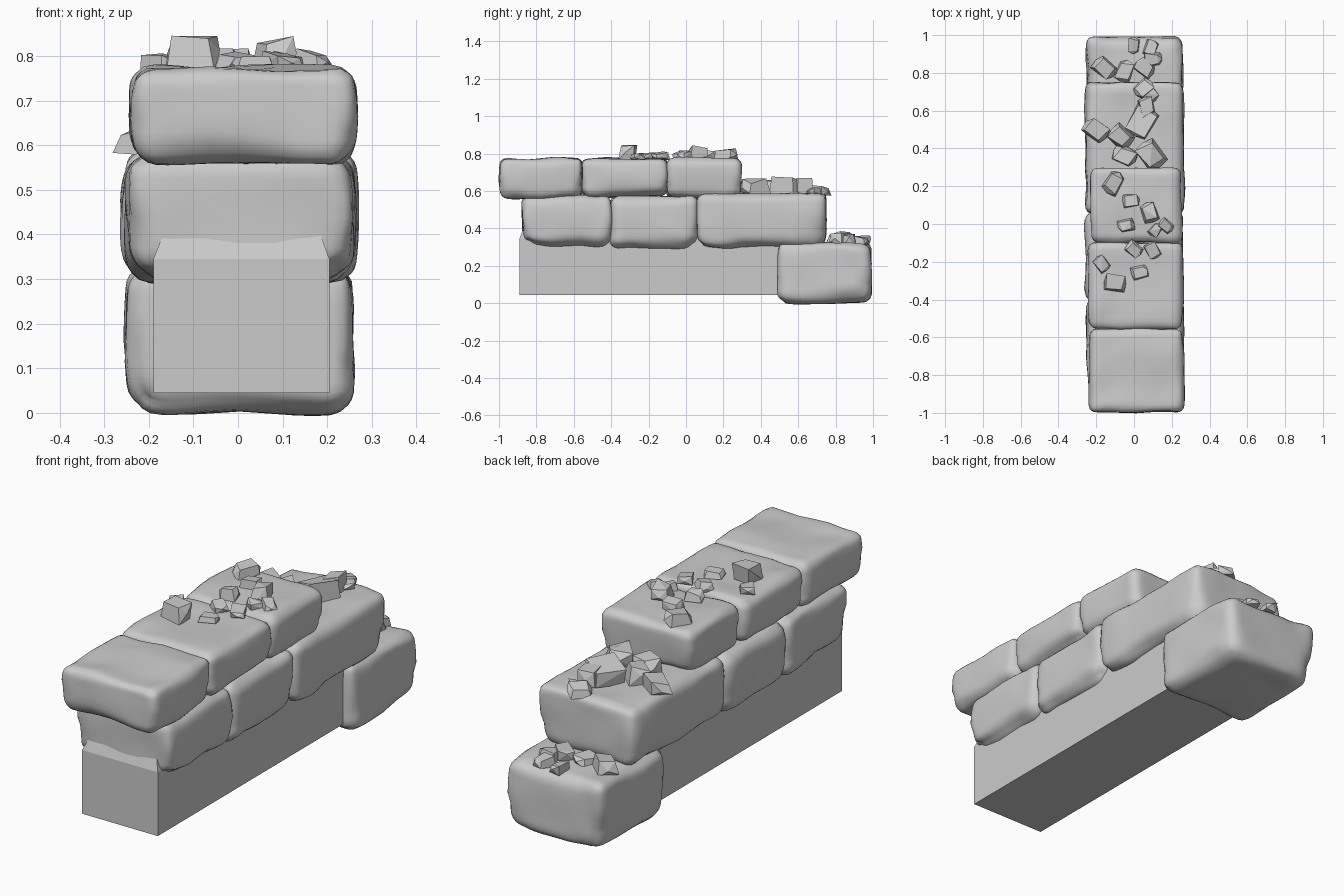
import bpy, bmesh, random
from mathutils import Vector, noise, Matrix

if "Cube" in bpy.data.objects:
    bpy.data.objects.remove(bpy.data.objects["Cube"])

random.seed(4)


def finish(bm, name, smooth):
    bmesh.ops.recalc_face_normals(bm, faces=bm.faces)
    me = bpy.data.meshes.new(name)
    bm.to_mesh(me)
    bm.free()
    for p in me.polygons:
        p.use_smooth = smooth
    ob = bpy.data.objects.new(name, me)
    bpy.context.collection.objects.link(ob)
    return ob


def stone_block(name, x, y, z, seed, radius=0.05):
    """Worn stone: box with uneven rounded edges, bulging sides and shallow dents."""
    lo, hi = Vector((x[0], y[0], z[0])), Vector((x[1], y[1], z[1]))
    c, h = (lo + hi) / 2, (hi - lo) / 2
    off = Vector((seed * 7.3, seed * 3.1, seed * 5.7))
    bm = bmesh.new()
    bmesh.ops.create_cube(bm, size=2)
    bmesh.ops.subdivide_edges(bm, edges=bm.edges[:], cuts=13, use_grid_fill=True)
    for v in bm.verts:
        # pack vertices toward the edges
        t = Vector([(1 if a > 0 else -1) * min(1, abs(a)) ** 0.6 for a in v.co])
        p = Vector([t[i] * h[i] for i in range(3)])
        r = radius * (1 + 0.7 * noise.noise(p * 5 + off))
        r *= 1.35 if t.z < 0 else 0.9
        inner = Vector([max(-(h[i] - r), min(h[i] - r, p[i])) for i in range(3)])
        d = (p - inner).normalized()
        p = inner + d * r
        p += d * (0.013 * noise.noise(p * 6 + off * 2) - 0.003)
        p.x *= 1 - 0.05 * t.z ** 2
        p.y *= 1 - 0.02 * t.z ** 2
        v.co = p + c
    return finish(bm, name, True)


# courses of stone blocks, from the bottom up
blocks = [
    ("bottom_block", (-0.255, 0.265), (0.485, 0.995), (0.0, 0.325), 0.055),
    ("middle_block_1", (-0.255, 0.265), (-0.88, -0.395), (0.295, 0.58), 0.05),
    ("middle_block_2", (-0.26, 0.265), (-0.41, 0.065), (0.29, 0.575), 0.05),
    ("middle_block_3", (-0.26, 0.27), (0.05, 0.755), (0.295, 0.59), 0.05),
    ("top_block_1", (-0.24, 0.265), (-1.0, -0.55), (0.555, 0.775), 0.04),
    ("top_block_2", (-0.245, 0.26), (-0.565, -0.095), (0.565, 0.775), 0.04),
    ("top_block_3", (-0.235, 0.255), (-0.105, 0.30), (0.555, 0.775), 0.04),
]
for i, (name, x, y, z, r) in enumerate(blocks):
    stone_block(name, x, y, z, i + 1, r)

# plain inner core with a sloped top, showing under the blocks
bm = bmesh.new()
rings = [(-0.19, 0.205, -0.89, 0.72, 0.045), (-0.19, 0.205, -0.89, 0.72, 0.345),
         (-0.145, 0.165, -0.85, 0.68, 0.455)]
loops = [[bm.verts.new(co) for co in ((a, c, z), (b, c, z), (b, d, z), (a, d, z))]
         for a, b, c, d, z in rings]
bm.faces.new(loops[0])
bm.faces.new(loops[-1])
for l0, l1 in zip(loops, loops[1:]):
    for i in range(4):
        j = (i + 1) % 4
        bm.faces.new((l0[i], l0[j], l1[j], l1[i]))
finish(bm, "wall_core", False)


def rubble(name, x, y, z, size, height):
    """Faceted stone: convex hull of a box with jittered, partly cut corners."""
    bm = bmesh.new()
    turn = Matrix.Rotation(random.uniform(0, 6.28), 3, 'Z')
    half = size / 2
    for sx in (-1, 1):
        for sy in (-1, 1):
            for sz in (0, 1):
                k = random.uniform(0.5, 0.85) if sz else random.uniform(0.65, 0.95)
                p = turn @ Vector((sx * half * k, sy * half * k * 0.85, 0))
                p.z = height * (random.uniform(0.6, 1.0) if sz else random.uniform(-0.1, 0.2))
                bm.verts.new(p + Vector((x, y, z)))
    for s in (-1, 1):
        p = turn @ Vector((s * half, 0, height * random.uniform(0.3, 0.6)))
        bm.verts.new(p + Vector((x, y, z)))
    res = bmesh.ops.convex_hull(bm, input=bm.verts[:])
    loose = [v for v in bm.verts if not v.link_faces]
    bmesh.ops.delete(bm, geom=loose, context='VERTS')
    bmesh.ops.dissolve_limit(bm, angle_limit=0.25, verts=bm.verts[:], edges=bm.edges[:])
    finish(bm, name, False)


# rubble per step: base height, then x, y, width, height of each stone
steps = {
    "bottom": (0.315, [(0.0, 0.945, 0.09, 0.05), (0.09, 0.93, 0.09, 0.05), (-0.155, 0.825, 0.13, 0.07),
                       (-0.05, 0.81, 0.12, 0.05), (0.06, 0.83, 0.11, 0.08), (0.10, 0.87, 0.10, 0.07)]),
    "middle": (0.58, [(0.05, 0.72, 0.11, 0.05), (0.08, 0.69, 0.10, 0.04), (0.07, 0.62, 0.11, 0.09),
                      (0.04, 0.54, 0.17, 0.10), (-0.20, 0.50, 0.14, 0.07), (-0.07, 0.46, 0.13, 0.09),
                      (-0.05, 0.36, 0.13, 0.09), (0.09, 0.365, 0.16, 0.09)]),
    "top": (0.768, [(-0.11, 0.22, 0.13, 0.065), (-0.015, 0.125, 0.09, 0.05), (0.08, 0.06, 0.11, 0.08),
                    (-0.04, -0.01, 0.09, 0.05), (0.115, -0.03, 0.08, 0.045), (0.17, -0.01, 0.08, 0.05),
                    (0.0, -0.135, 0.09, 0.045), (0.10, -0.14, 0.09, 0.045), (-0.17, -0.21, 0.09, 0.04),
                    (0.03, -0.255, 0.09, 0.05), (-0.10, -0.31, 0.12, 0.085)]),
}
for step, (z, stones) in steps.items():
    for i, (x, y, w, h) in enumerate(stones):
        rubble(f"{step}_rubble_{i + 1}", x, y, z, w, h)
